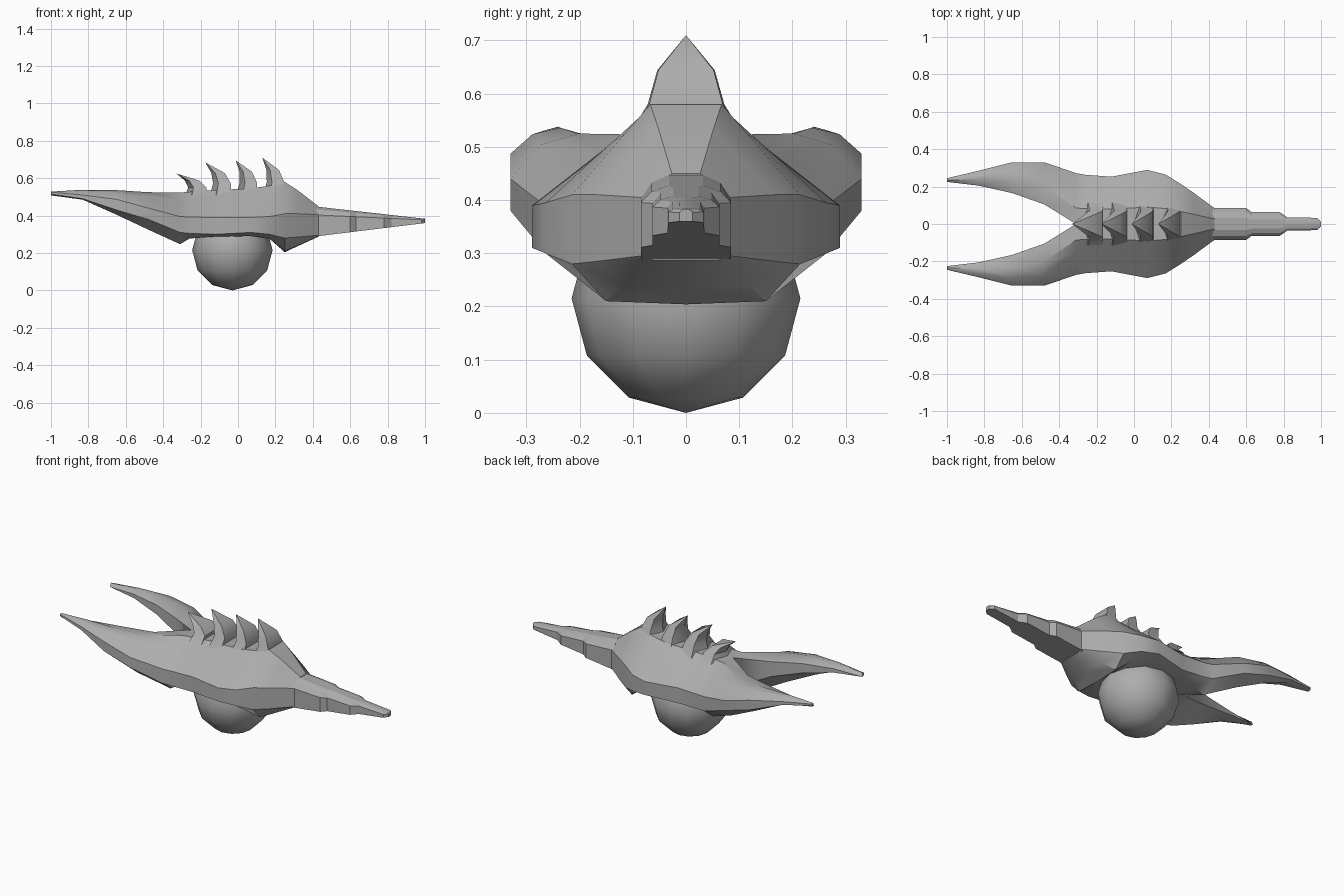
import bpy, bmesh, math

if "Cube" in bpy.data.objects:
    bpy.data.objects.remove(bpy.data.objects["Cube"])

# Dark grey for every part
grey = bpy.data.materials.new("dark_grey")
grey.diffuse_color = (.42, .42, .42, 1)
grey.use_nodes = True
grey.node_tree.nodes["Principled BSDF"].inputs["Base Color"].default_value = grey.diffuse_color


def lerp(a, b, t):
    return a + (b - a) * t


def finish(name, bm, angle=35):
    bmesh.ops.recalc_face_normals(bm, faces=bm.faces[:])
    mesh = bpy.data.meshes.new(name)
    bm.to_mesh(mesh)
    bm.free()
    mesh.materials.append(grey)
    ob = bpy.data.objects.new(name, mesh)
    bpy.context.collection.objects.link(ob)
    bpy.ops.object.select_all(action='DESELECT')
    ob.select_set(True)
    bpy.context.view_layer.objects.active = ob
    bpy.ops.object.shade_smooth_by_angle(angle=math.radians(angle))
    return ob


def loft(rings):
    """Skin closed rings of equal length and cap both ends."""
    bm = bmesh.new()
    loops = [[bm.verts.new(p) for p in r] for r in rings]
    n = len(loops[0])
    for a, b in zip(loops, loops[1:]):
        for i in range(n):
            j = (i + 1) % n
            bm.faces.new((a[i], a[j], b[j], b[i]))
    bm.faces.new(loops[0])
    bm.faces.new(loops[-1])
    return bm


def half_section(x, inner, outer, top, rim_top, rim_low, bottom, arch):
    """One side of the shell: back, shoulder, upright rim, arched underside."""
    shoulder, drop = (.75, .25) if inner else (.54, .33)
    profile = [
        (inner, top - (.02 if inner else 0)),
        (lerp(inner, outer, shoulder * .58), top),
        (lerp(inner, outer, shoulder), lerp(top, rim_top, drop)),
        (outer, rim_top),
        (outer, rim_low),
        (lerp(inner, outer, .7), bottom),
        (inner, bottom + arch),
    ]
    return [(x, y, z) for y, z in profile]


# Body shell with one tail, mirrored to the other side
body_shape = [
    (-1.0, .225, .245, .528, .525, .515, .508, .0),
    (-.83, .205, .285, .538, .51, .49, .485, .01),
    (-.65, .165, .33, .536, .487, .43, .405, .055),
    (-.48, .105, .33, .525, .44, .38, .325, .09),
    (-.31, 0, .272, .523, .395, .31, .247, .10),
    (-.26, 0, .263, .527, .392, .305, .277, .04),
    (-.12, 0, .253, .537, .39, .30, .288, .005),
    (.07, 0, .289, .545, .39, .31, .29, .005),
    (.17, 0, .264, .56, .395, .30, .275, .005),
    (.25, 0, .214, .58, .41, .28, .21, -.006),
    (.32, 0, .166, .535, .41, .285, .24, -.003),
    (.43, 0, .085, .45, .405, .295, .287, 0),
]
bm = loft([half_section(*s) for s in body_shape])
seam = [f for f in bm.faces if all(v.co.y < .001 for v in f.verts)]
bmesh.ops.delete(bm, geom=seam, context='FACES')
body = finish("body_shell_and_tails", bm)
mirror = body.modifiers.new("Mirror", 'MIRROR')
mirror.use_axis = (False, True, False)

# Stepped snout, narrowing in plan while tapering in height
rings = []
for x, w in ((.42, .085), (.60, .085), (.63, .063), (.78, .063), (.82, .035), (.98, .033), (1.0, .012)):
    t = (x - .42) / .58
    top, low = lerp(.448, .383, t), lerp(.289, .36, t)
    half = [(x, .38 * w, top), (x, .76 * w, lerp(top, low, .1)), (x, w, lerp(top, low, .28)), (x, w, low)]
    rings.append(half + [(x, -y, z) for _, y, z in reversed(half)])
finish("snout", loft(rings), 20)

# Back spines: broad flat front, ridged back, curving to a point
for i, (front, tip_x, tip_z) in enumerate([(-.165, -.33, .625), (-.035, -.175, .685), (.105, -.012, .695), (.25, .13, .71)]):
    rings = []
    for t, w in ((0, .115), (.35, .072), (.67, .054)):
        z = lerp(.51, tip_z, t)
        xf = lerp(front, tip_x, t ** 3.4)
        xb = lerp(front - .115, tip_x, t ** 2) + .022 * math.sin(math.pi * t)
        xm = lerp(xb, xf, .3)
        rings.append([(xf, -.96 * w, z), (xf, .96 * w, z), (xm, w, z), (xb, 0, z), (xm, -w, z)])
    bm = loft(rings)
    cap = max(bm.faces, key=lambda f: f.calc_center_median().z)
    bmesh.ops.poke(bm, faces=[cap])['verts'][0].co = (tip_x, 0, tip_z)
    finish(f"back_spine_{i + 1}", bm)

# Ball under the body
bm = bmesh.new()
bmesh.ops.create_uvsphere(bm, u_segments=12, v_segments=6, radius=.215)
bmesh.ops.translate(bm, verts=bm.verts[:], vec=(-.03, 0, .215))
finish("belly_ball", bm, 40)
